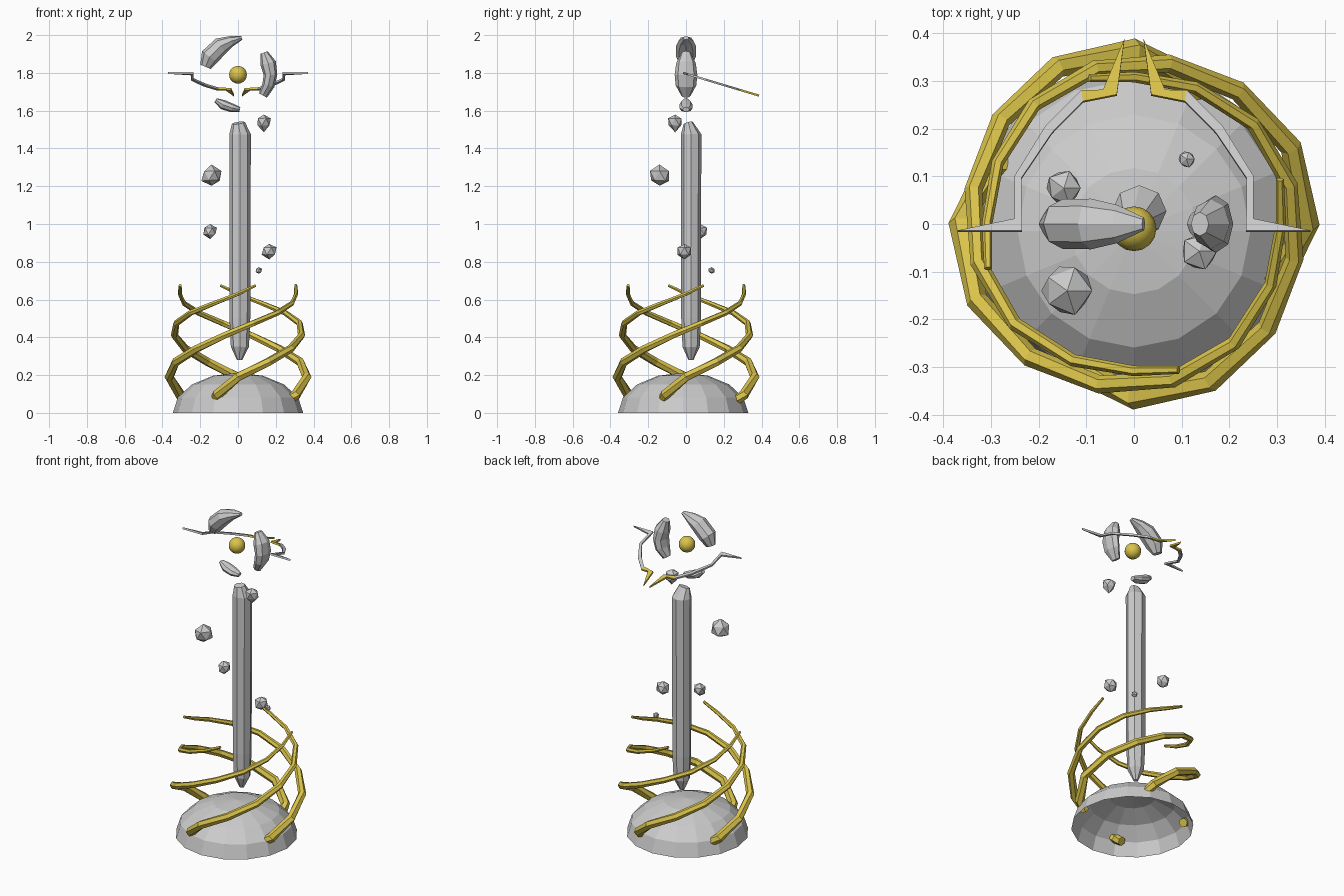
import bpy, bmesh, random
from math import sin, cos, pi, radians
from mathutils import Vector

if "Cube" in bpy.data.objects:
    bpy.data.objects.remove(bpy.data.objects["Cube"])

random.seed(4)
gold = bpy.data.materials.new("gold")
gold.diffuse_color = (0.70, 0.55, 0.07, 1)
gold.use_nodes = True
gold.node_tree.nodes["Principled BSDF"].inputs["Base Color"].default_value = gold.diffuse_color


def finish(bm, name, mat=None):
    bmesh.ops.recalc_face_normals(bm, faces=bm.faces)
    me = bpy.data.meshes.new(name)
    bm.to_mesh(me)
    bm.free()
    ob = bpy.data.objects.new(name, me)
    bpy.context.collection.objects.link(ob)
    if mat:
        me.materials.append(mat)
    return ob


def loft(name, pts, radii, sides, ref, mat=None):
    """Capped faceted tube; radii are (across, along ref) per point."""
    bm = bmesh.new()
    pts = [Vector(p) for p in pts]
    rings = []
    for i, p in enumerate(pts):
        t = (pts[min(i + 1, len(pts) - 1)] - pts[max(i - 1, 0)]).normalized()
        side = t.cross(Vector(ref)).normalized()
        up = side.cross(t).normalized()
        a, b = radii[i]
        rings.append([bm.verts.new(p + side * a * cos(2 * pi * k / sides)
                                   + up * b * sin(2 * pi * k / sides))
                      for k in range(sides)])
    for r, s in zip(rings, rings[1:]):
        for k in range(sides):
            n = (k + 1) % sides
            bm.faces.new((r[k], r[n], s[n], s[k]))
    bm.faces.new(rings[0][::-1])
    bm.faces.new(rings[-1])
    return finish(bm, name, mat)


# Hollow base dome
bm = bmesh.new()
bmesh.ops.create_uvsphere(bm, u_segments=16, v_segments=8, radius=1)
bmesh.ops.delete(bm, geom=[v for v in bm.verts if v.co.z < -0.01], context='VERTS')
for v in bm.verts:
    v.co = (v.co.x * 0.345, v.co.y * 0.345 - 0.015, max(v.co.z, 0) * 0.213)
finish(bm, "base_dome")

# Crystal shaft, pointed below and bevelled above
col = [(0.008, 0.026, 0.28, 0.014), (0.010, 0.027, 0.35, 0.048),
       (0.010, 0.027, 0.50, 0.055), (0.011, 0.027, 1.475, 0.057)]
shaft = loft("crystal_shaft", [c[:3] for c in col] + [(0.002, 0.012, 1.535)],
             [(c[3], c[3] * 0.95) for c in col] + [(0.035, 0.025)], 8, (0, 1, 0))

# Four spiralling tendrils: (turn in degrees, radius, height, thickness)
path = [(-4, 0.285, 0.06, 0.027), (2, 0.325, 0.095, 0.027), (22, 0.364, 0.19, 0.025),
        (48, 0.366, 0.27, 0.023), (74, 0.354, 0.34, 0.021), (100, 0.344, 0.41, 0.019),
        (126, 0.336, 0.475, 0.017), (152, 0.326, 0.53, 0.015), (178, 0.313, 0.58, 0.013),
        (202, 0.308, 0.63, 0.011), (219, 0.32, 0.675, 0.008)]
for n in range(4):
    pts = []
    for turn, r, z, w in path:
        a = radians(turn - 112 + 90 * n)
        pts.append((r * cos(a), r * sin(a), z))
    loft(f"tendril_{n + 1}", pts, [(p[3], p[3]) for p in path], 6, (0, 0, 1), gold)

# Curved shards round the orb: (x, z, half width, half depth)
shards = {
    "upper_shard": [(-0.172, 1.832, 0.030, 0.025), (-0.150, 1.885, 0.050, 0.052),
                    (-0.090, 1.943, 0.047, 0.053), (-0.035, 1.968, 0.028, 0.040),
                    (0.020, 1.985, 0.010, 0.014)],
    "side_shard": [(0.138, 1.908, 0.020, 0.025), (0.160, 1.850, 0.042, 0.052),
                   (0.172, 1.790, 0.036, 0.060), (0.161, 1.735, 0.033, 0.055),
                   (0.132, 1.680, 0.024, 0.025)],
    "lower_shard": [(-0.118, 1.656, 0.012, 0.014), (-0.080, 1.632, 0.026, 0.035),
                    (-0.030, 1.614, 0.023, 0.035), (0.010, 1.606, 0.013, 0.018)]}
for name, s in shards.items():
    loft(name, [(p[0], 0, p[1]) for p in s], [(p[2], p[3]) for p in s], 8, (0, 1, 0))

# Central orb
bm = bmesh.new()
bmesh.ops.create_uvsphere(bm, u_segments=16, v_segments=10, radius=0.047)
bmesh.ops.translate(bm, verts=bm.verts, vec=(0, -0.01, 1.79))
orb = finish(bm, "orb", gold)
orb.data.shade_smooth()

# Floating rocks: (x, y, z, radius, downward stretch)
rocks = [(0.137, -0.057, 1.54, 0.042, 1.4), (-0.14, -0.14, 1.255, 0.057, 1),
         (-0.147, 0.075, 0.962, 0.04, 1), (0.165, -0.008, 0.857, 0.042, 1),
         (0.11, 0.136, 0.754, 0.019, 1)]
for n, (x, y, z, r, drop) in enumerate(rocks):
    bm = bmesh.new()
    bmesh.ops.create_icosphere(bm, subdivisions=1, radius=r)
    for v in bm.verts:
        v.co *= random.uniform(0.88, 1.08)
        if v.co.z < -0.95 * r * 0.88:
            v.co.z *= drop
        v.co += Vector((x, y, z))
    finish(bm, f"floating_rock_{n + 1}")


# Tilted half halo: flat outlines, thickened and mirrored
def halo(name, outline, mat=None):
    bm = bmesh.new()
    bm.faces.new([bm.verts.new((x, y, 1.80 - 0.3 * (y + 0.015))) for x, y in outline])
    ob = finish(bm, name, mat)
    ob.modifiers.new("thickness", 'SOLIDIFY').thickness = 0.011
    ob.modifiers["thickness"].offset = 0
    ob.modifiers.new("mirror", 'MIRROR')


halo("halo_band", [(0.37, -0.015), (0.25, 0.01), (0.25, 0.1), (0.185, 0.205),
                   (0.111, 0.279), (0.107, 0.256), (0.172, 0.19), (0.236, 0.095),
                   (0.235, -0.015)])
halo("halo_spike", [(0.111, 0.279), (0.065, 0.28), (0.02, 0.387), (0.036, 0.27),
                    (0.107, 0.256)], gold)
